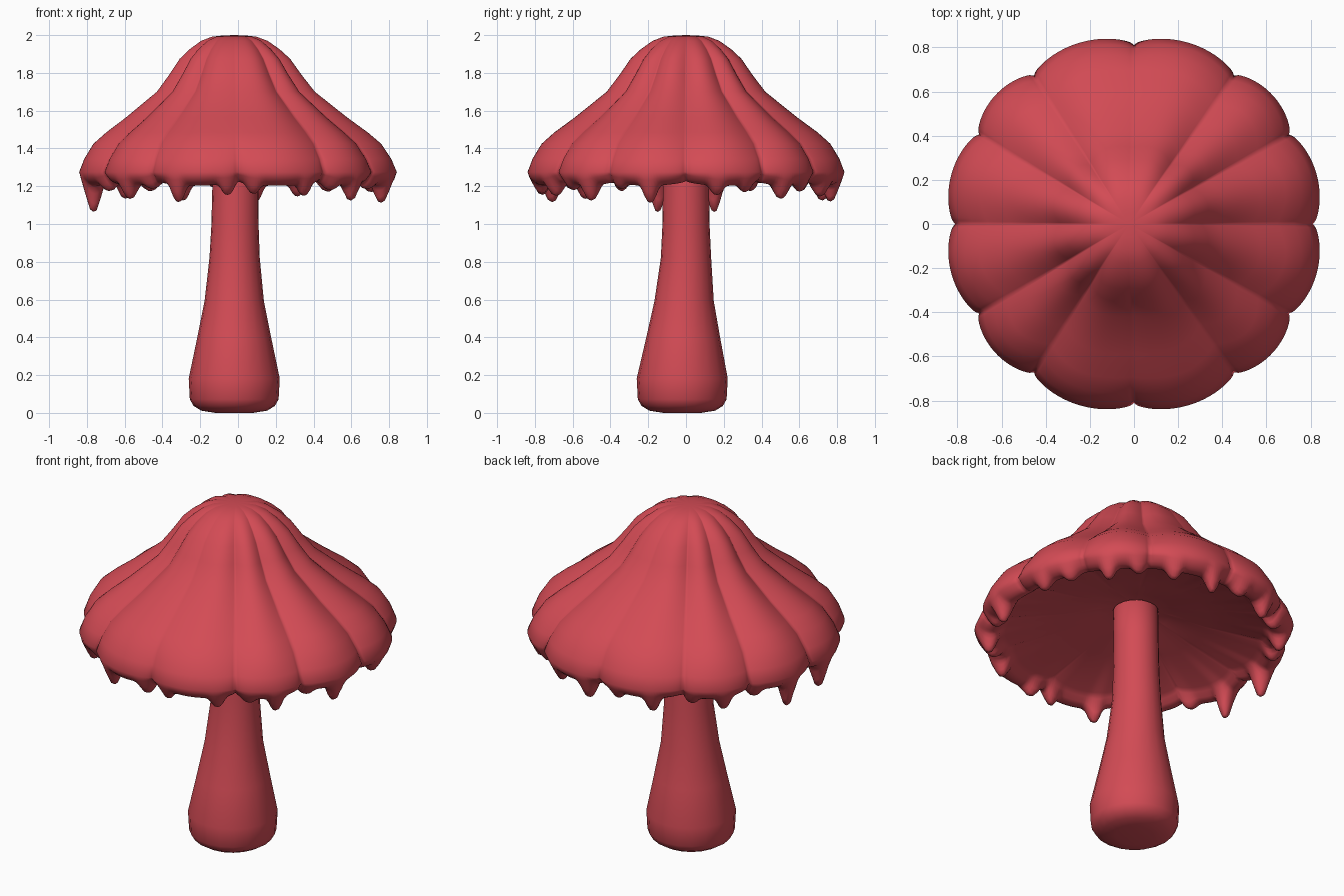
import bpy, bmesh, math

if "Cube" in bpy.data.objects:
    bpy.data.objects.remove(bpy.data.objects["Cube"])

red = bpy.data.materials.new("mushroom red")
red.diffuse_color = (0.65, 0.07, 0.09, 1)
red.use_nodes = True
red.node_tree.nodes["Principled BSDF"].inputs["Base Color"].default_value = red.diffuse_color


def lathe(name, rows, segs, point):
    """Skin rings of points; rows of radius 0 become single pole vertices."""
    bm = bmesh.new()
    rings = []
    for row in rows:
        n = 1 if row[0] == 0 else segs
        rings.append([bm.verts.new(point(row, 2 * math.pi * i / segs)) for i in range(n)])
    for a, b in zip(rings, rings[1:]):
        for i in range(segs):
            j = (i + 1) % segs
            if len(a) == 1:
                bm.faces.new((a[0], b[i], b[j]))
            elif len(b) == 1:
                bm.faces.new((a[i], b[0], a[j]))
            else:
                bm.faces.new((a[i], b[i], b[j], a[j]))
    bmesh.ops.recalc_face_normals(bm, faces=bm.faces)
    me = bpy.data.meshes.new(name)
    bm.to_mesh(me)
    bm.free()
    me.materials.append(red)
    for p in me.polygons:
        p.use_smooth = True
    ob = bpy.data.objects.new(name, me)
    bpy.context.collection.objects.link(ob)
    return ob


# Drips on the rim: angle in degrees, length
drips = [(12, .05), (24, .04), (40, .07), (52, .04), (66, .06), (83, .09), (97, .04),
         (112, .08), (127, .04), (140, .07), (153, .04), (169, .14), (191, .14),
         (207, .04), (223, .07), (234, .03), (246, .09), (266, .06), (276, .05),
         (297, .06), (309, .03), (320, .08), (333, .03), (346, .09)]


def drip(t):
    total = 0
    for deg, length in drips:
        d = (t - math.radians(deg) + math.pi) % (2 * math.pi) - math.pi
        total += length * math.exp(-abs(d * 0.77 / 0.038) ** 2.8)
    return total


# Fold angles of the cap, repeated every half turn
folds = [0, 30, 56, 90, 124, 150, 180]


def lobe_shape(t, power):
    """0 at a fold, 1 in the middle of a lobe."""
    deg = math.degrees(t) % 180
    for a, b in zip(folds, folds[1:]):
        if a <= deg <= b:
            return max(0.0, math.sin(math.pi * (deg - a) / (b - a))) ** power
    return 0


# Cap rows: radius, height, fold depth, drip weight
cap_rows = [(0, 2.0, 0, 0), (.06, 1.998, .05, 0), (.12, 1.992, .08, 0), (.18, 1.97, .09, 0),
            (.245, 1.925, .10, 0), (.30, 1.875, .11, 0), (.36, 1.79, .11, 0),
            (.43, 1.70, .11, 0), (.60, 1.565, .09, 0), (.71, 1.485, .08, 0),
            (.78, 1.425, .07, 0), (.83, 1.345, .06, 0), (.857, 1.275, .055, 0),
            (.845, 1.24, .055, .1), (.82, 1.217, .05, .55), (.80, 1.207, .05, .93),
            (.782, 1.203, .05, 1), (.765, 1.205, .05, .96), (.745, 1.212, .05, .6),
            (.72, 1.235, .05, .1), (.69, 1.25, .04, 0), (.40, 1.32, .03, 0),
            (.20, 1.37, .02, 0), (0, 1.42, 0, 0)]


def cap_point(row, t):
    r, z, depth, w = row
    upper = min(1, max(0, (z - 1.27) / .2))
    lobe = lobe_shape(t, .6 + .4 * upper)
    # front and back folds fade out above the rim
    fade = 1 - .7 * upper * abs(math.sin(t)) ** 12
    r *= 1 - depth * fade * (1 - lobe)
    lip = 1 if z < 1.26 and r > .6 else 0
    zz = z - w * drip(t) + lip * .025 * (1 - lobe)
    shift = -.02 * max(0, (z - 1.3) / .7)
    return (r * math.cos(t) + shift, r * math.sin(t), zz)


lathe("cap", cap_rows, 360, cap_point)

# Stem rows: radius, height, x centre, y centre
stem_rows = [(0, .01, -.02, -.02), (.10, .008, -.02, -.02), (.175, .02, -.02, -.02),
             (.215, .045, -.02, -.02), (.235, .08, -.02, -.02), (.241, .19, -.02, -.02),
             (.197, .40, -.02, -.015), (.157, .60, -.02, -.01), (.133, .83, -.018, 0),
             (.125, 1.0, -.016, 0), (.122, 1.2, -.014, 0), (.122, 1.39, -.012, 0),
             (.10, 1.405, -.012, 0), (0, 1.41, -.012, 0)]
stem_rows = [(r, z - .008, x, y) for r, z, x, y in stem_rows]


def stem_point(row, t):
    r, z, x, y = row
    return (x + r * math.cos(t), y + r * math.sin(t), z)


lathe("stem", stem_rows, 20, stem_point)
